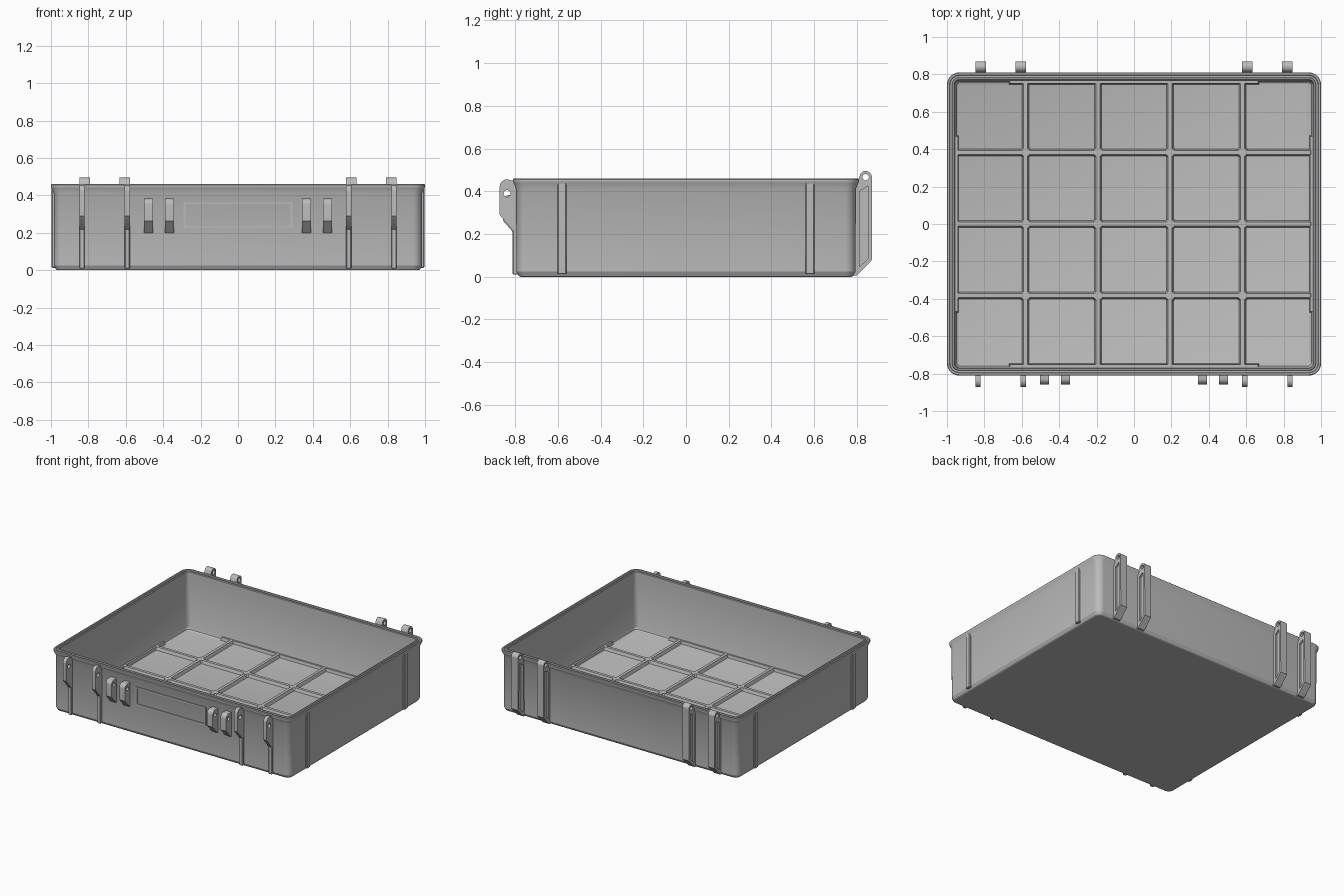
import bpy, bmesh
from math import pi, sin, cos, radians
from mathutils import Matrix

cube = bpy.data.objects.get("Cube")
if cube:
    bpy.data.objects.remove(cube)

GREY = bpy.data.materials.new("case grey")
GREY.use_nodes = True
tone = (0.5, 0.5, 0.5, 1)
GREY.diffuse_color = tone
GREY.node_tree.nodes["Principled BSDF"].inputs["Base Color"].default_value = tone

HX, HY, H = 1.0, 0.81, 0.46     # rim half sizes and height
FLOOR = 0.022


def select(obj):
    bpy.ops.object.select_all(action='DESELECT')
    obj.select_set(True)
    bpy.context.view_layer.objects.active = obj


def finish(name, bm):
    bmesh.ops.recalc_face_normals(bm, faces=bm.faces)
    mesh = bpy.data.meshes.new(name)
    bm.to_mesh(mesh)
    bm.free()
    mesh.materials.append(GREY)
    obj = bpy.data.objects.new(name, mesh)
    bpy.context.collection.objects.link(obj)
    select(obj)
    bpy.ops.object.shade_smooth_by_angle(angle=radians(25))
    return obj


def box(name, x, y, z, bevel=0.0):
    """Box from (min, max) ranges."""
    bm = bmesh.new()
    bmesh.ops.create_cube(bm, size=1)
    for v in bm.verts:
        v.co = [r[0] + (c + 0.5) * (r[1] - r[0]) for r, c in zip((x, y, z), v.co)]
    if bevel:
        bmesh.ops.bevel(bm, geom=bm.edges[:], offset=bevel, segments=1, affect='EDGES')
    return finish(name, bm)


def rounded_ring(bm, inset, z, radius=0.065, steps=8):
    """Ring of vertices around a rounded rectangle."""
    r = max(radius - inset, 0.025)
    ring = []
    for q, (sx, sy) in enumerate([(1, 1), (-1, 1), (-1, -1), (1, -1)]):
        for i in range(steps + 1):
            a = (q + i / steps) * pi / 2
            ring.append(bm.verts.new((sx * (HX - inset - r) + r * cos(a),
                                      sy * (HY - inset - r) + r * sin(a), z)))
    return ring


def plate(name, x, width, outline, hole=None):
    """Side profile in (y, z), extruded along x, with an optional round hole."""
    curve = bpy.data.curves.new(name, 'CURVE')
    curve.dimensions, curve.fill_mode, curve.extrude = '2D', 'BOTH', width / 2
    loops = [outline]
    if hole:
        loops.append(arc(*hole, 0, 345, 24))
    for pts in loops:
        sp = curve.splines.new('POLY')
        sp.points.add(len(pts) - 1)
        for p, (y, z) in zip(sp.points, pts):
            p.co = (y, z, 0, 1)
        sp.use_cyclic_u = True
    obj = bpy.data.objects.new(name, curve)
    bpy.context.collection.objects.link(obj)
    obj.matrix_world = Matrix(((0, 0, 1, x), (1, 0, 0, 0), (0, 1, 0, 0), (0, 0, 0, 1)))
    curve.materials.append(GREY)
    select(obj)
    bpy.ops.object.convert(target='MESH')
    bpy.ops.object.shade_smooth_by_angle(angle=radians(25))
    return obj


def arc(cy, cz, r, start, end, n):
    angles = [radians(start + (end - start) * i / (n - 1)) for i in range(n)]
    return [(cy + r * cos(a), cz + r * sin(a)) for a in angles]


# Tub: one continuous section from the underside, over the rim, to the floor
section = [(0.035, 0), (0.027, 0.004), (0.016, 0.024), (0.015, 0.412), (0.002, 0.44),
           (0, 0.445), (0, 0.456), (0.004, H), (0.014, H), (0.017, 0.45),
           (0.027, 0.45), (0.03, H), (0.037, H), (0.041, 0.455), (0.045, 0.04),
           (0.05, 0.028), (0.06, FLOOR)]
bm = bmesh.new()
rings = [rounded_ring(bm, i, z) for i, z in section]
for a, b in zip(rings, rings[1:]):
    for k in range(len(a)):
        n = (k + 1) % len(a)
        bm.faces.new((a[k], a[n], b[n], b[k]))
bm.faces.new(rings[0])
bm.faces.new(rings[-1])
finish("tub", bm)


# Floor grid: tapered ridges with chamfered crossings
def ridge(name, cx, cy, lx, ly, height=0.022, taper=0.01):
    bm = bmesh.new()
    bmesh.ops.create_cube(bm, size=1)
    for v in bm.verts:
        top = v.co.z > 0
        t = taper if top else 0
        v.co = (cx + v.co.x * (lx - 2 * t), cy + v.co.y * (ly - 2 * t),
                FLOOR + (height if top else -0.005))
    finish(name, bm)


columns = [-0.58, -0.193, 0.193, 0.58]
rows = [-0.383, 0, 0.383]
for x in columns:
    ridge("floor_ridge_lengthwise", x, 0, 0.042, 1.53)
for y in rows:
    ridge("floor_ridge_crosswise", 0, y, 1.91, 0.042)
for x in columns:
    for y in rows:
        bm = bmesh.new()
        bmesh.ops.create_cone(bm, cap_ends=True, segments=4, radius1=0.045, radius2=0.032,
                              depth=0.022, matrix=Matrix.Translation((x, y, FLOOR + 0.0112)))
        finish("ridge_crossing", bm)
for s in (-1, 1):
    ridge("floor_border_long", 0, s * 0.759, 1.34, 0.026, taper=0.006)
    ridge("floor_border_short", s * 0.949, 0, 0.026, 0.95, taper=0.006)

# Strengthening ribs on the short walls
for s in (-1, 1):
    for y in (-0.58, 0.58):
        box("side_rib", sorted((s * 0.97, s * 0.996)), (y - 0.021, y + 0.021),
            (0.012, 0.445), 0.004)

# Front latch mounts: full-height ribs carrying pierced ears
ear = ([(-0.78, 0.2), (-0.812, 0.218), (-0.872, 0.29)]
       + arc(-0.838, 0.422, 0.034, 180, 60, 9) + [(-0.78, 0.445)])
hook = ([(-0.78, 0.2), (-0.802, 0.2), (-0.857, 0.262)]
        + arc(-0.826, 0.352, 0.031, 180, 90, 8) + [(-0.78, 0.383)])
for s in (-1, 1):
    for x in (0.835, 0.592):
        box("front_rib", (s * x - 0.0135, s * x + 0.0135), (-0.811, -0.78), (0.01, 0.445), 0.003)
        plate("latch_ear", s * x, 0.027, ear, (-0.838, 0.39, 0.016))
    for x in (0.478, 0.366):
        plate("handle_ear", s * x, 0.047, hook, (-0.828, 0.345, 0.014))

# Label frame on the front wall
for z in (0.232, 0.358):
    box("label_frame_rail", (-0.292, 0.292), (-0.801, -0.79), (z - 0.005, z + 0.005))
for x in (-0.287, 0.287):
    box("label_frame_post", (x - 0.005, x + 0.005), (-0.801, -0.79), (0.232, 0.358))

# Back hinge mounts: rimmed brackets with a thin web and a pierced knuckle
knuckle = arc(0.841, 0.466, 0.029, -10, 150, 16)
bracket = ([(0.775, 0.006), (0.8, 0.006), (0.87, 0.078)] + knuckle
           + [(0.805, 0.445), (0.775, 0.44), (0.775, 0.41), (0.812, 0.4),
              (0.852, 0.425), (0.855, 0.088), (0.812, 0.046), (0.775, 0.03)])
web = [(0.78, 0.025), (0.805, 0.03), (0.86, 0.085), (0.858, 0.43), (0.78, 0.42)]
post = [(0.78, 0.03), (0.812, 0.04), (0.812, 0.41), (0.78, 0.42)]
for s in (-1, 1):
    for x in (0.82, 0.606):
        plate("hinge_bracket", s * x, 0.056, bracket, (0.841, 0.466, 0.015))
        plate("hinge_web", s * x, 0.03, web)
        plate("hinge_post", s * x, 0.056, post)
